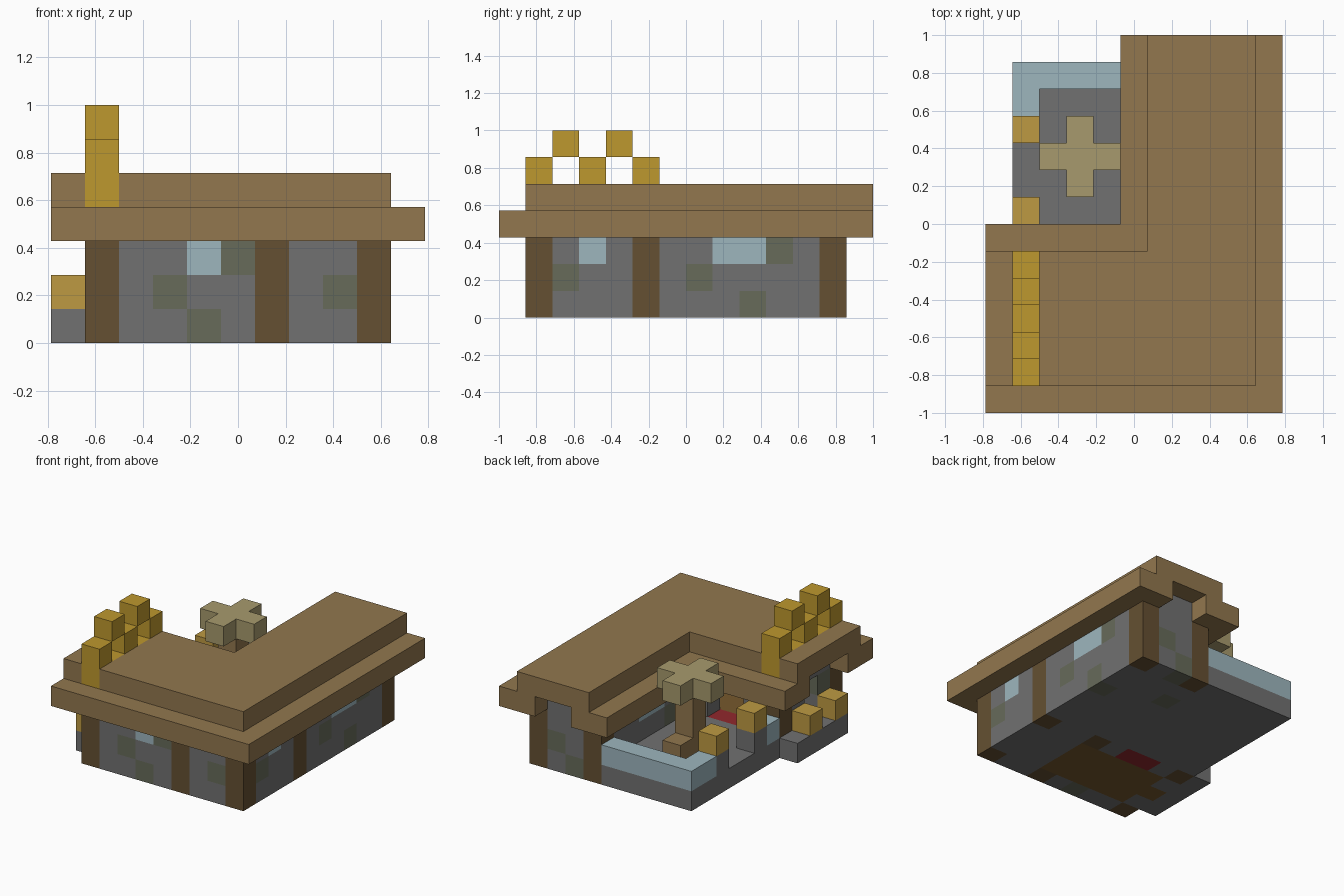
import bpy
import bmesh
from mathutils import Vector

if "Cube" in bpy.data.objects:
    bpy.data.objects.remove(bpy.data.objects["Cube"], do_unlink=True)

U = 1 / 7                      # edge of one block
ORIGIN = Vector((-5.5, -7, 0))  # corner of the block grid


def srgb(*rgb):
    return [((c / 255 + 0.055) / 1.055) ** 2.4 for c in rgb] + [1]


COLOURS = {
    "R": ("roof_wood", srgb(146, 119, 78)),
    "P": ("dark_timber", srgb(101, 80, 50)),
    "S": ("stone", srgb(113, 113, 113)),
    "M": ("mossy_stone", srgb(103, 107, 90)),
    "G": ("pale_glass", srgb(157, 182, 190)),
    "Y": ("chimney_gold", srgb(190, 152, 46)),
    "L": ("lamp_gold", srgb(190, 154, 66)),
    "T": ("pale_leaf", srgb(167, 154, 109)),
    "D": ("red_mat", srgb(145, 40, 44)),
    "F": ("floor_wood", srgb(118, 88, 45)),
}
MATS = {}
for key, (label, colour) in COLOURS.items():
    m = bpy.data.materials.new(label)
    m.use_nodes = True
    m.diffuse_color = colour
    m.node_tree.nodes["Principled BSDF"].inputs["Base Color"].default_value = colour
    MATS[key] = m

blocks = {}   # grid cell -> (part name, colour key)


def put(part, cell, key):
    blocks.setdefault(cell, (part, key))


def box(part, key, xs, ys, zs):
    """Fill an inclusive range of blocks with one colour."""
    for x in range(xs[0], xs[-1] + 1):
        for y in range(ys[0], ys[-1] + 1):
            for z in range(zs[0], zs[-1] + 1):
                put(part, (x, y, z), key)


def wall(part, start, along, rows):
    """Lay rows of blocks, top row first, along x or y; dots are openings."""
    for z, row in enumerate(reversed(rows)):
        for n, key in enumerate(row):
            if key != ".":
                x, y = start
                put(part, (x + n, y, z) if along == "x" else (x, y + n, z), key)


# Roof: eaves bars with an L-shaped cap; the chimney cuts through it
box("chimney", "Y", [1], [1, 5], [4])
for y in range(1, 6):
    box("chimney", "Y", [1], [y], [5 if y % 2 else 6])
box("lower_roof", "R", [0, 10], [0, 1], [3])
box("lower_roof", "R", [0, 6], [5, 6], [3])
box("lower_roof", "R", [5, 6], [5, 13], [3])
box("lower_roof", "R", [9, 10], [0, 13], [3])
box("upper_roof", "R", [0, 9], [1, 5], [4])
box("upper_roof", "R", [6, 9], [1, 13], [4])

# House walls with posts, windows, mossy blocks and door openings
wall("front_wall", (1, 1), "x", ["PSSGMPSSP",
                                 "PSMSSPSMP",
                                 "PSSMSPSSP"])
wall("left_wall", (9, 1), "y", ["PSGSPSSGGMSP",
                                "PMSSPSMSSSSP",
                                "PSSSPSSSMSSP"])
wall("back_wall", (6, 12), "x", [".SS.", "PSSP", "PSMP", "PMSP"])
wall("right_wall", (1, 1), "y", [".SSS.", "PM.SP", "PS.SP", "PSFSP"])
wall("courtyard_door_wall", (1, 5), "x", ["PS..SP", "PS..SP", "PSDDSP"])
wall("wing_inner_wall", (6, 5), "y", ["PSSGGSSP", "PSMSSSSP", "PSSSSMSP"])

# Courtyard wall with gate gap and lamps
wall("courtyard_side_wall", (1, 6), "y", [".L..L..", "GS..SGG", "SSSSSSS"])
wall("courtyard_back_wall", (1, 12), "x", ["GGGGG", "SSSSS"])

# Porch step and its lamps
box("porch_step", "S", [0], [2, 5], [0])
for y in (2, 4):
    box("porch_lamps", "L", [0], [y], [1])

# Floors
box("wood_floor", "F", [2, 6], [2, 4], [0])
box("stone_floor", "S", [2, 8], [2, 4], [0])
box("stone_floor", "S", [7, 8], [5, 11], [0])
box("stone_floor", "S", [2, 5], [6, 11], [0])

# Courtyard tree and seat
box("tree_trunk", "R", [3], [9], [1, 3])
box("tree_crown", "T", [2, 4], [9], [4])
box("tree_crown", "T", [3], [8, 10], [4])
box("courtyard_seat", "R", [3], [10], [1])


# Turn each part into a mesh of its exposed block faces
def side_corners(cell, axis, sign):
    a, b = (axis + 1) % 3, (axis + 2) % 3
    ring = [(0, 0), (1, 0), (1, 1), (0, 1)]
    for u, v in ring if sign > 0 else reversed(ring):
        p = Vector(cell)
        p[axis] += max(sign, 0)
        p[a] += u
        p[b] += v
        yield (p + ORIGIN) * U


for part in sorted({name for name, _ in blocks.values()}):
    bm = bmesh.new()
    keys = sorted({k for name, k in blocks.values() if name == part})
    for cell, (name, key) in blocks.items():
        if name != part:
            continue
        for axis in range(3):
            for sign in (-1, 1):
                beside = list(cell)
                beside[axis] += sign
                if tuple(beside) not in blocks:
                    corners = side_corners(cell, axis, sign)
                    face = bm.faces.new([bm.verts.new(c) for c in corners])
                    face.material_index = keys.index(key)
    bmesh.ops.remove_doubles(bm, verts=bm.verts, dist=U / 100)
    mesh = bpy.data.meshes.new(part)
    bm.to_mesh(mesh)
    bm.free()
    for key in keys:
        mesh.materials.append(MATS[key])
    bpy.context.collection.objects.link(bpy.data.objects.new(part, mesh))
